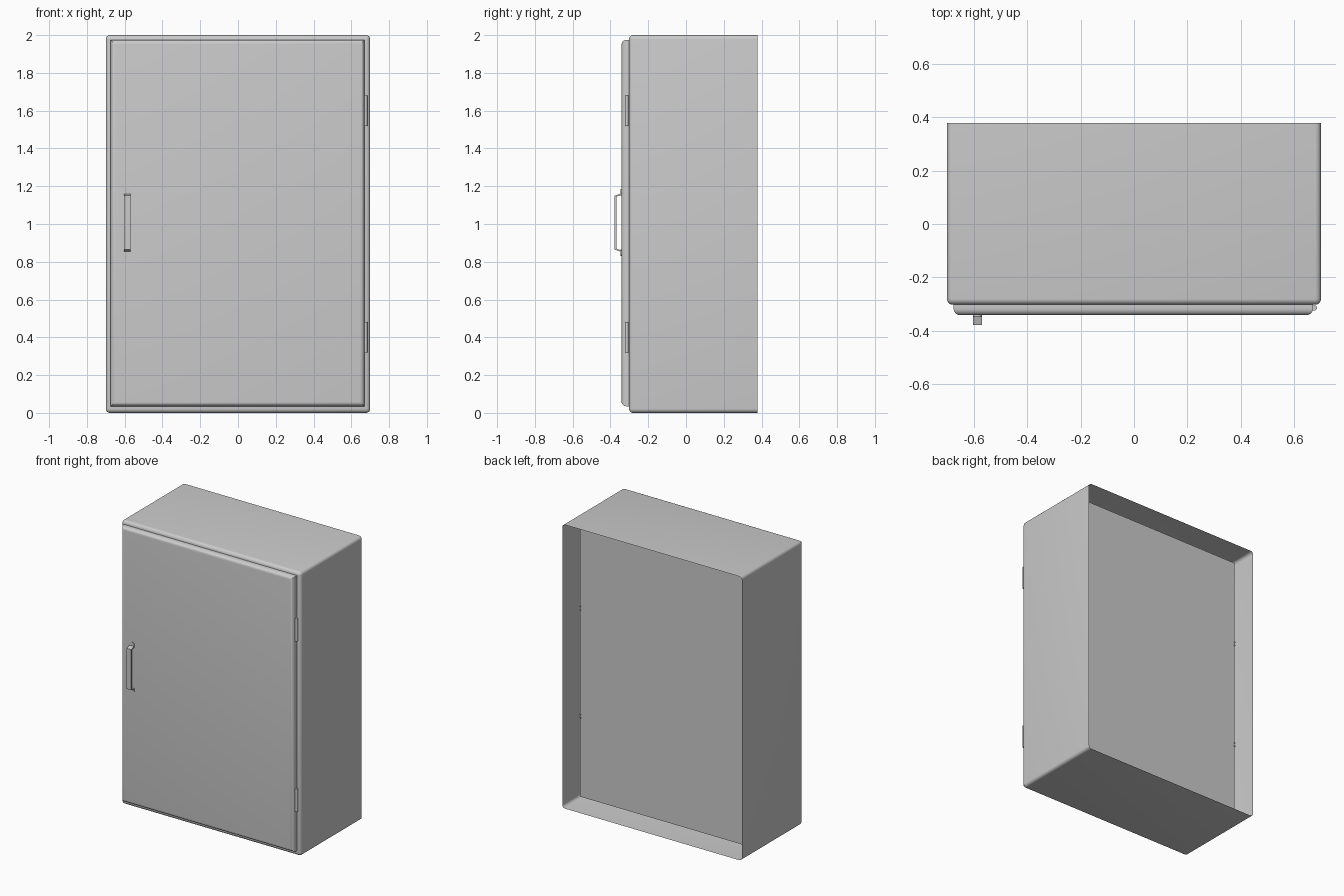
import bpy, bmesh
from mathutils import Matrix, Vector

if "Cube" in bpy.data.objects:
    bpy.data.objects.remove(bpy.data.objects["Cube"])


def finish(bm, name, angle=0.6):
    bmesh.ops.recalc_face_normals(bm, faces=bm.faces)
    me = bpy.data.meshes.new(name)
    bm.to_mesh(me)
    bm.free()
    ob = bpy.data.objects.new(name, me)
    bpy.context.collection.objects.link(ob)
    for o in bpy.context.selected_objects:
        o.select_set(False)
    bpy.context.view_layer.objects.active = ob
    ob.select_set(True)
    bpy.ops.object.shade_smooth_by_angle(angle=angle)
    return ob


def box(name, lo, hi, radius=0.0, front_only=False, open_back=False):
    """Box from corner to corner; rounds the front edges, or all but the back ones."""
    lo, hi = Vector(lo), Vector(hi)
    bm = bmesh.new()
    bmesh.ops.create_cube(bm, size=1)
    for v in bm.verts:
        v.co = Vector((lo[i] + (v.co[i] + 0.5) * (hi[i] - lo[i]) for i in range(3)))
    if radius:
        test = max if front_only else min
        edges = [e for e in bm.edges if test(v.co.y for v in e.verts) < hi.y - 1e-4]
        bmesh.ops.bevel(bm, geom=edges, offset=radius, segments=5,
                        profile=0.5, affect='EDGES', clamp_overlap=True)
    if open_back:
        back = [f for f in bm.faces if all(v.co.y > hi.y - 1e-4 for v in f.verts)]
        bmesh.ops.delete(bm, geom=back, context='FACES')
    return finish(bm, name)


def cylinder(name, center, radius, depth, axis):
    bm = bmesh.new()
    rot = Matrix.Rotation(1.5707963, 4, 'X') if axis == 'Y' else Matrix()
    bmesh.ops.create_cone(bm, cap_ends=True, segments=20, radius1=radius, radius2=radius,
                          depth=depth, matrix=Matrix.Translation(center) @ rot)
    return finish(bm, name)


# Thin-walled cabinet body, open at the back
box("cabinet_body", (-0.70, -0.302, 0), (0.70, 0.378, 2.0), 0.022, open_back=True)

# Mounting plate inside the back, with a narrow gap to the walls
box("mounting_plate", (-0.668, 0.222, 0.031), (0.666, 0.228, 1.969))

# Small paired clips on both side edges of the plate
for x in (-0.668, 0.666):
    for z in (0.60, 1.36):
        for dz in (-0.012, 0.012):
            box("plate_clip", (x - 0.005, 0.221, z + dz - 0.004),
                (x + 0.005, 0.230, z + dz + 0.004))

# Door slab: square outline with rounded front edges
box("door", (-0.675, -0.341, 0.035), (0.67, -0.300, 1.975), 0.024, front_only=True)

# Hinge barrels on the right edge
for z in (0.40, 1.60):
    cylinder("hinge", (0.675, -0.314, z), 0.010, 0.16, 'Z')

# Handle: bent flat strip swept across its width
outer = [(-0.34, 0.854), (-0.347, 0.854), (-0.378, 0.864),
         (-0.378, 1.150), (-0.347, 1.160), (-0.34, 1.160)]
inner = [(-0.34, 1.152), (-0.348, 1.152), (-0.369, 1.144),
         (-0.369, 0.870), (-0.348, 0.862), (-0.34, 0.862)]
bm = bmesh.new()
face = bm.faces.new([bm.verts.new((-0.603, y, z)) for y, z in outer + inner])
new = bmesh.ops.extrude_face_region(bm, geom=[face], use_keep_orig=True)["geom"]
bmesh.ops.translate(bm, vec=(0.034, 0, 0),
                    verts=[g for g in new if isinstance(g, bmesh.types.BMVert)])
finish(bm, "handle", 0.3)

# Round mounting feet at the handle ends
for z in (0.847, 1.169):
    cylinder("handle_foot", (-0.586, -0.342, z), 0.017, 0.008, 'Y')
